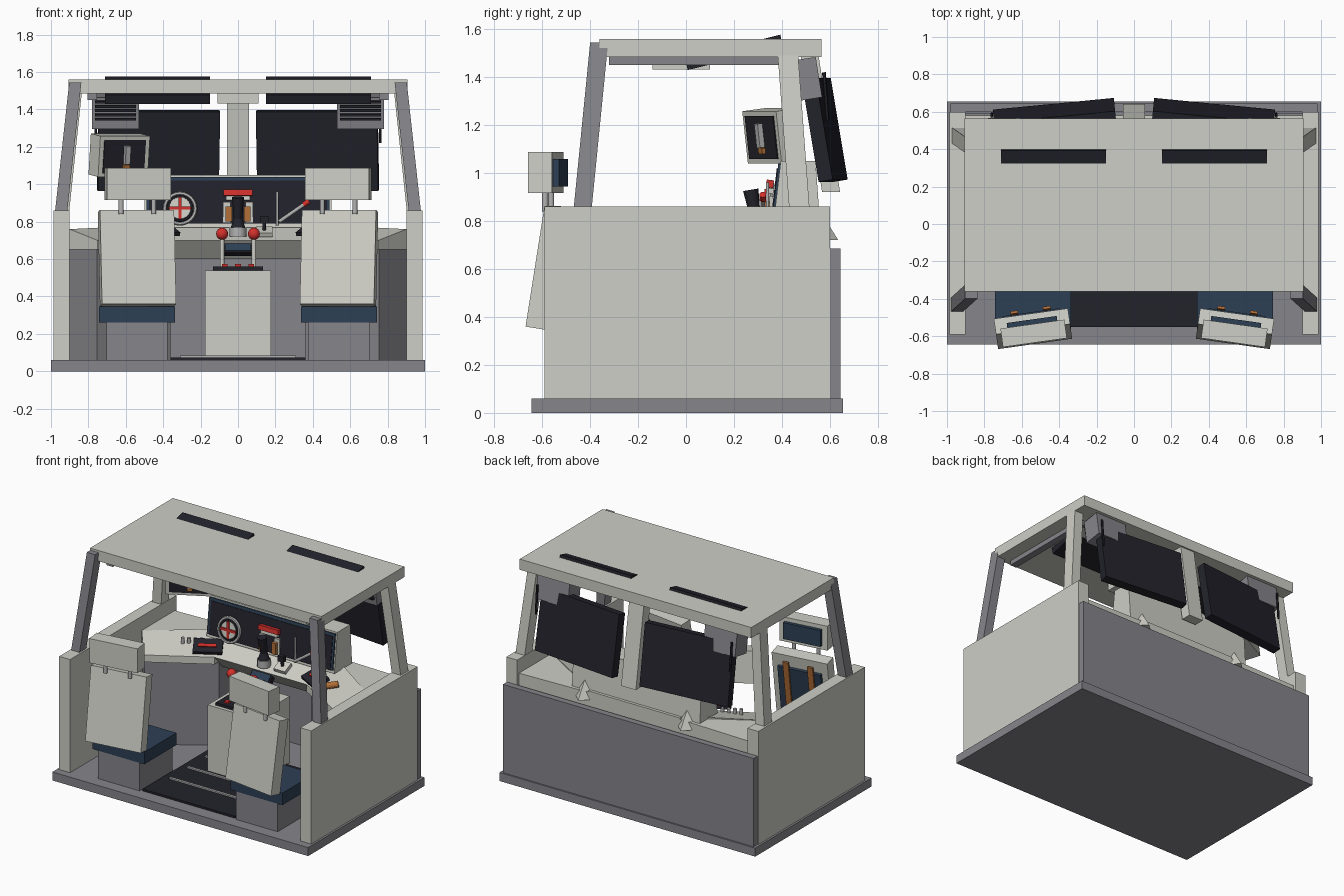
import bpy, bmesh
from math import radians
from mathutils import Matrix, Vector, Euler

if "Cube" in bpy.data.objects:
    bpy.data.objects.remove(bpy.data.objects["Cube"])


def material(name, rgb):
    m = bpy.data.materials.new(name)
    m.use_nodes = True
    m.diffuse_color = (*rgb, 1)
    m.node_tree.nodes["Principled BSDF"].inputs["Base Color"].default_value = (*rgb, 1)
    return m


LIGHT = material("warm white", (.62, .62, .57))
GREY = material("mid grey", (.24, .24, .26))
DARK = material("near black", (.016, .016, .024))
BLUE = material("navy blue", (.026, .05, .09))
RED = material("red", (.65, .03, .025))
ORANGE = material("orange brown", (.45, .16, .04))
METAL = material("pale metal", (.45, .45, .45))


def finish(name, bm, mat, matrix=Matrix()):
    bmesh.ops.recalc_face_normals(bm, faces=bm.faces[:])
    me = bpy.data.meshes.new(name)
    bm.to_mesh(me)
    bm.free()
    me.materials.append(mat)
    ob = bpy.data.objects.new(name, me)
    ob.matrix_world = matrix
    bpy.context.collection.objects.link(ob)
    return ob


def box(name, center, size, mat, rot=(0, 0, 0), base=Matrix()):
    bm = bmesh.new()
    bmesh.ops.create_cube(bm, size=1, matrix=Matrix.Diagonal((*size, 1)))
    turn = Euler([radians(a) for a in rot]).to_matrix().to_4x4()
    return finish(name, bm, mat, base @ Matrix.Translation(center) @ turn)


def loft(name, lower, upper, mat):
    """Solid between two matching outlines."""
    bm = bmesh.new()
    a = [bm.verts.new(p) for p in lower]
    b = [bm.verts.new(p) for p in upper]
    bm.faces.new(a)
    bm.faces.new(b)
    for i in range(len(a)):
        j = (i + 1) % len(a)
        bm.faces.new((a[i], a[j], b[j], b[i]))
    return finish(name, bm, mat)


def slab(name, outline, bottom, mat, s=1):
    """Outline points carry their own top height; the bottom is flat."""
    return loft(name, [(s * x, y, bottom) for x, y, z in outline],
                [(s * x, y, z) for x, y, z in outline], mat)


def post(name, p, q, w, d, mat):
    """Leaning post with level ends."""
    def ring(c):
        return [(c[0] + i * w / 2, c[1] + j * d / 2, c[2])
                for i, j in ((-1, -1), (1, -1), (1, 1), (-1, 1))]
    return loft(name, ring(p), ring(q), mat)


def rod(name, p, q, r, mat, tip=None, sides=12, base=Matrix()):
    p, q = Vector(p), Vector(q)
    bm = bmesh.new()
    bmesh.ops.create_cone(bm, cap_ends=True, segments=sides, radius1=r,
                          radius2=r if tip is None else tip, depth=(q - p).length)
    turn = (q - p).to_track_quat('Z', 'Y').to_matrix().to_4x4()
    return finish(name, bm, mat, base @ Matrix.Translation((p + q) / 2) @ turn)


def ball(name, c, r, mat):
    bm = bmesh.new()
    bmesh.ops.create_uvsphere(bm, u_segments=14, v_segments=8, radius=r)
    return finish(name, bm, mat, Matrix.Translation(c))


def ring(name, c, r, thick, mat):
    bpy.ops.mesh.primitive_torus_add(location=c, rotation=(radians(80), 0, 0), major_radius=r,
                                     minor_radius=thick, major_segments=24, minor_segments=6)
    ob = bpy.context.object
    ob.name = name
    ob.data.materials.append(mat)


# Shell: floor, back panel, roof
box("floor", (0, .005, .03), (2, 1.3, .06), GREY)
box("back_panel", (0, .622, .372), (1.96, .045, .625), GREY)
box("roof", (0, .102, 1.522), (1.81, .925, .075), LIGHT)
box("roof_console", (0, -.02, 1.46), (.22, .24, .055), LIGHT)
post("center_post", (0, .605, .92), (0, .515, 1.49), .115, .075, LIGHT)

# Floor mat with ribs
box("floor_mat", (0, -.13, .067), (.72, .84, .014), DARK)
for y in (-.32, -.12, .08):
    box("mat_rib", (0, y, .078), (.62, .018, .012), METAL)

# Mirrored cabin parts
for s in (-1, 1):
    box("side_wall", (s * .943, .005, .46), (.085, 1.19, .8), LIGHT)
    post("front_pillar", (s * .945, -.43, .86), (s * .87, -.362, 1.545), .065, .075, GREY)
    post("rear_pillar", (s * .937, .472, .86), (s * .87, .425, 1.49), .07, .085, LIGHT)
    box("roof_rail", (s * .78, .04, 1.468), (.05, .72, .035), GREY)
    box("sun_panel", (s * .43, .2, 1.503), (.56, .41, .05), DARK, (14, 0, 0))
    box("rear_screen", (s * .425, .578, 1.18), (.65, .06, .43), DARK, (9.5, 0, s * -5.5))
    box("vent_box", (s * .655, .49, 1.39), (.25, .13, .17), GREY, (9, 0, 0))
    for i in range(5):
        box("vent_slat", (s * .655, .437 - i * .004, 1.35 + i * .023), (.22, .05, .013), DARK, (9, 0, 0))
    rod("aerial", (s * .76, .59, 1.22), (s * .76, .575, 1.42), .008, DARK, sides=6)

    # Angled side desks and their cabinets
    slab("side_desk", [(-.9, .21, .76), (-.75, .02, .70), (-.36, .25, .70), (-.36, .42, .78),
                       (-.5, .47, .78)], .65, LIGHT, -s)
    slab("desk_corner", [(-.9, .21, .76), (-.5, .47, .77), (-.36, .42, .77), (-.36, .58, .77),
                         (-.9, .58, .76)], .66, LIGHT, -s)
    slab("desk_cabinet", [(-.9, .22, .65), (-.755, .035, .65), (-.36, .3, .65), (-.36, .59, .65),
                          (-.9, .59, .65)], .06, GREY, -s)
    rod("rear_bracket", (s * .4, .56, .72), (s * .4, .56, .84), .075, LIGHT, 0, 4)
    box("tablet", (s * .42, .265, .755), (.19, .12, .022), DARK, (22, 0, s * -30))
    box("tablet_stripe", (s * .42, .255, .767), (.12, .025, .008), RED, (22, 0, s * -30))

    # Throttle levers
    rod("lever_shaft", (s * .085, .05, .55), (s * .085, .05, .72), .012, LIGHT)
    ball("lever_knob", (s * .085, .05, .735), .033, RED)

    # Seat
    box("seat_base", (s * .54, -.375, .16), (.325, .37, .2), GREY)
    box("seat_cushion", (s * .54, -.385, .303), (.405, .36, .085), BLUE)
    turned = Matrix.Translation((s * .54, 0, 0)) @ Matrix.Translation((0, -.56, 0)) \
        @ Matrix.Rotation(radians(-8 * s), 4, 'Z')
    lean = turned @ Matrix.Translation((0, 0, .605)) @ Matrix.Rotation(radians(-9), 4, 'X')
    box("seat_back", (0, 0, 0), (.4, .085, .51), LIGHT, base=lean)
    box("seat_back_pad", (0, .048, -.03), (.31, .03, .4), BLUE, base=lean)
    box("headrest", (0, -.025, 1.002), (.345, .1, .172), LIGHT, base=turned)
    box("headrest_pad", (0, .03, 1.002), (.27, .04, .115), BLUE, base=turned)
    for x in (-.088, .088):
        box("seat_belt", (x, .068, 0), (.04, .014, .44), ORANGE, base=lean)
        rod("headrest_post", (x, -.015, .84), (x, -.015, .93), .013, METAL, base=turned)

# Center desk: sloped top with undercut front
profile = [(.25, .70), (.42, .78), (.58, .78), (.58, .60), (.34, .60)]
loft("center_desk", [(-.36, y, z) for y, z in profile], [(.36, y, z) for y, z in profile], LIGHT)
box("desk_display", (0, .27, .655), (.14, .04, .05), BLUE, (-35, 0, 0))
box("desk_display_rim", (0, .275, .655), (.16, .035, .07), DARK, (-35, 0, 0))

# Instrument housing with a dark sloped face
profile = [(.362, .77), (.395, 1.05), (.54, 1.05), (.56, .77)]
loft("dash_housing", [(-.5, y, z) for y, z in profile], [(.5, y, z) for y, z in profile], LIGHT)
box("dash_border", (0, .376, .915), (.98, .012, .25), BLUE, (-6.7, 0, 0))
box("dash_face", (0, .371, .905), (.95, .012, .23), DARK, (-6.7, 0, 0))

# Center pedestal
box("pedestal", (0, .12, .305), (.355, .41, .47), LIGHT)
box("pedestal_plate", (0, .04, .55), (.265, .2, .02), DARK)
for x in (-.07, 0, .07):
    box("pedestal_button", (x, -.02, .565), (.03, .03, .015), RED)

# Round dial with a red cross
ring("dial_rim", (-.31, .345, .87), .082, .011, METAL)
ring("dial_inner_rim", (-.31, .342, .87), .065, .009, DARK)
rod("dial_face", (-.31, .36, .87), (-.31, .335, .873), .058, LIGHT, sides=20)
box("dial_cross", (-.31, .332, .873), (.12, .01, .018), RED)
box("dial_cross", (-.31, .332, .873), (.018, .01, .12), RED)

# Center controls
box("warning_bar", (0, .35, .955), (.155, .03, .032), RED, (-7, 0, 0))
box("warning_bar_base", (0, .355, .925), (.13, .02, .022), LIGHT, (-7, 0, 0))
for x in (-.05, .05):
    box("orange_grip", (x, .34, .84), (.035, .03, .08), ORANGE)
    box("grip_plate", (x * 1.2, .355, .85), (.04, .015, .11), LIGHT)
rod("joystick_base", (0, .29, .72), (0, .29, .77), .045, METAL)
rod("joystick_boot", (0, .29, .76), (0, .29, .82), .042, DARK, .022)
rod("joystick_grip", (0, .29, .81), (0, .27, .93), .022, DARK, .032)
box("selector_plate", (.14, .3, .745), (.09, .08, .025), LIGHT, (25, 0, 0))
rod("selector_stem", (.14, .3, .74), (.14, .29, .8), .01, DARK)
box("selector_knob", (.14, .29, .81), (.045, .03, .04), DARK)
rod("switch_rod", (.21, .34, .78), (.21, .34, .96), .007, METAL)
rod("control_arm", (.22, .32, .8), (.35, .32, .89), .01, METAL)
rod("control_arm_tip", (.35, .32, .89), (.38, .32, .91), .014, RED)

# Side desk details
for i in range(4):
    rod("desk_knob", (-.6 + i * .035, .24 + i * .02, .73), (-.6 + i * .035, .24 + i * .02, .78), .012, METAL)
rod("desk_handle", (.54, .2, .755), (.61, .25, .77), .022, ORANGE)

# Hanging side monitor, turned inwards and tipped down
tilt = Matrix.Translation((-.635, .365, 1.155)) @ Matrix.Rotation(radians(28), 4, 'Z') \
    @ Matrix.Rotation(radians(7), 4, 'X')
box("side_monitor", (0, 0, 0), (.3, .11, .22), LIGHT, base=tilt)
box("side_monitor_face", (0, -.056, 0), (.25, .008, .18), DARK, base=tilt)
box("handset", (.01, -.07, .01), (.03, .025, .1), METAL, base=tilt)
box("handset_clip", (.01, -.066, -.055), (.035, .02, .025), ORANGE, base=tilt)

# Smooth the round parts
for ob in bpy.context.scene.objects:
    ob.select_set(ob.type == 'MESH' and any(k in ob.name for k in ("knob", "rod", "post", "dial", "joystick")))
    if ob.select_get():
        bpy.context.view_layer.objects.active = ob
bpy.ops.object.shade_smooth_by_angle(angle=radians(35))
